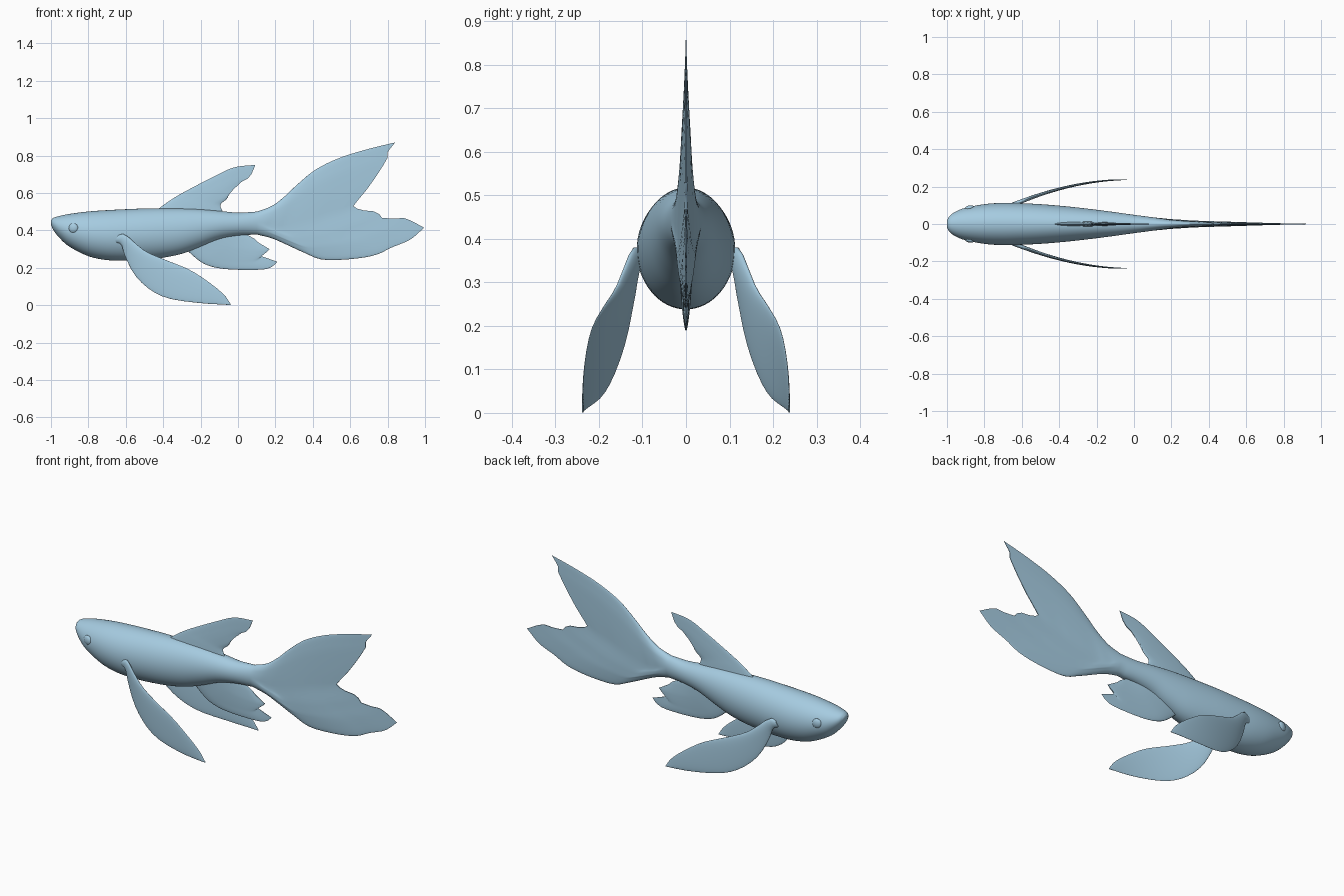
import bpy, bmesh, math
from mathutils import Vector

if "Cube" in bpy.data.objects:
    bpy.data.objects.remove(bpy.data.objects["Cube"])

blue = bpy.data.materials.new("pale_blue")
blue.diffuse_color = (0.38, 0.60, 0.75, 1)
blue.use_nodes = True
blue.node_tree.nodes["Principled BSDF"].inputs["Base Color"].default_value = blue.diffuse_color
COLS = 32  # columns from one edge of a section to the other


def finish(name, bm):
    bmesh.ops.remove_doubles(bm, verts=bm.verts, dist=0.0004)
    bmesh.ops.recalc_face_normals(bm, faces=bm.faces)
    me = bpy.data.meshes.new(name)
    bm.to_mesh(me)
    bm.free()
    me.materials.append(blue)
    me.shade_smooth()
    me.set_sharp_from_angle(angle=math.radians(45))
    ob = bpy.data.objects.new(name, me)
    bpy.context.collection.objects.link(ob)
    return ob


def sample(pts, t, smooth=True):
    """Point on a chain at t = 0..1, curved or straight between points."""
    p = [Vector(q) for q in pts]
    f = t * (len(p) - 1)
    i = min(int(f), len(p) - 2)
    f -= i
    a, b = p[i], p[i + 1]
    if not smooth or len(p) < 3:
        return a.lerp(b, f)
    m0 = (b - p[i - 1]) / 2 if i > 0 else b - a
    m1 = (p[i + 2] - a) / 2 if i + 2 < len(p) else b - a
    return (a * (2*f**3 - 3*f**2 + 1) + m0 * (f**3 - 2*f**2 + f)
            + b * (3*f**2 - 2*f**3) + m1 * (f**3 - f**2))


def ring(centre, half):
    """Closed oval section: centre(v) gives x, y, z and half is the y radius."""
    out = []
    for j in range(2 * COLS):
        a = math.pi * j / COLS
        x, y, z = centre((1 - math.cos(a)) / 2)
        out.append((x, y + half * math.sin(a), z))
    return out


def fin_rings(lead, rear, free, half, steps=18, bend=lambda x: 0.0):
    """Sections of a fin spanned between its leading, rear and free edges."""
    rings = []
    for k in range(steps + 1):
        u = k / steps

        def centre(v):
            p = sample(lead, u).lerp(sample(rear, u), v)
            tips = Vector(lead[-1]).lerp(Vector(rear[-1]), v)
            p += u * (sample(free, v, False) - tips)
            return p.x, bend(p.x), p.y
        rings.append(ring(centre, half(u)))
    return rings


def loft(name, rings, side=1):
    bm = bmesh.new()
    rows = [[bm.verts.new((x, y * side, z)) for x, y, z in r] for r in rings]
    n = 2 * COLS
    for a, b in zip(rows, rows[1:]):
        for j in range(n):
            k = (j + 1) % n
            bm.faces.new((a[j], a[k], b[k], b[j]))
    # caps as strips across the section
    for r in (rows[0], rows[-1]):
        for j in range(COLS):
            quad = (r[j], r[j + 1], r[(n - j - 1) % n], r[(n - j) % n])
            bm.faces.new(list(dict.fromkeys(quad)))
    return finish(name, bm)


# body sections: x, top, bottom, half width
body = [(-1, .455, .430, .018), (-.985, .468, .398, .044), (-.95, .478, .355, .068),
        (-.9, .488, .312, .087), (-.8, .501, .262, .106), (-.7, .508, .241, .113),
        (-.6, .513, .238, .111), (-.5, .517, .243, .106), (-.4, .518, .254, .098),
        (-.3, .517, .275, .088), (-.2, .513, .312, .076), (-.1, .504, .352, .063),
        (0, .495, .372, .049), (.1, .500, .378, .036)]
rings = []
for i in range(52):
    x, top, bot, w = sample(body, i / 52)
    rings.append(ring(lambda v: (x, 0, top + (bot - top) * v), w))

# tail continues from the last body section
rings += fin_rings(
    lead=[(.1, .50), (.18, .53), (.25, .582), (.32, .648), (.42, .728), (.55, .79),
          (.7, .836), (.84, .87)],
    rear=[(.1, .378), (.18, .358), (.25, .328), (.355, .28), (.456, .243), (.62, .248),
          (.74, .27), (.82, .308), (.92, .35), (.995, .414)],
    free=[(.84, .87), (.80, .82), (.80, .785), (.74, .69), (.69, .62), (.64, .56),
          (.613, .525), (.66, .508), (.745, .50), (.77, .467), (.835, .462),
          (.885, .467), (.93, .45), (.995, .414)],
    half=lambda u: .002 + .034 * (1 - u) ** 1.2, steps=30)
loft("body_and_tail", rings)

# dorsal fin
loft("dorsal_fin", fin_rings(
    lead=[(-.44, .505), (-.36, .562), (-.286, .606), (-.125, .69), (-.02, .737), (.093, .75)],
    rear=[(-.08, .495), (-.093, .537), (-.056, .574), (-.045, .63)],
    free=[(.093, .75), (.072, .70), (.05, .675), (.02, .66), (0, .64), (-.045, .63)],
    half=lambda u: .002 + .011 * (1 - u)))

# belly fin
loft("belly_fin", fin_rings(
    lead=[(-.28, .30), (-.2, .232), (-.125, .202), (-.02, .19), (.125, .19), (.18, .205), (.21, .232)],
    rear=[(0, .39), (.05, .375), (.088, .355)],
    free=[(.21, .232), (.12, .264), (.155, .285), (.168, .30), (.11, .334), (.088, .355)],
    half=lambda u: .002 + .014 * (1 - u)))

for side, label in ((-1, "right"), (1, "left")):
    # side fin sweeping out and down
    loft("side_fin_" + label, fin_rings(
        lead=[(-.66, .335), (-.625, .325), (-.605, .265), (-.553, .163), (-.47, .083),
              (-.366, .035), (-.2, .011), (-.04, .001)],
        rear=[(-.64, .375), (-.6, .375), (-.5, .292), (-.39, .243), (-.26, .19),
              (-.152, .12), (-.075, .056), (-.038, .004)],
        free=[(-.04, .001), (-.038, .004)],
        half=lambda u: .002 + .012 * (1 - u),
        bend=lambda x: .237 - .14 * (max(0, -.04 - x) / .62) ** 1.9), side)
    # eye, a shallow bulge on the head
    bm = bmesh.new()
    bmesh.ops.create_uvsphere(bm, u_segments=20, v_segments=12, radius=.026)
    for v in bm.verts:
        v.co.y *= .5
    eye = finish("eye_" + label, bm)
    eye.location = (-.88, side * .086, .412)
    eye.rotation_euler.z = side * .2
